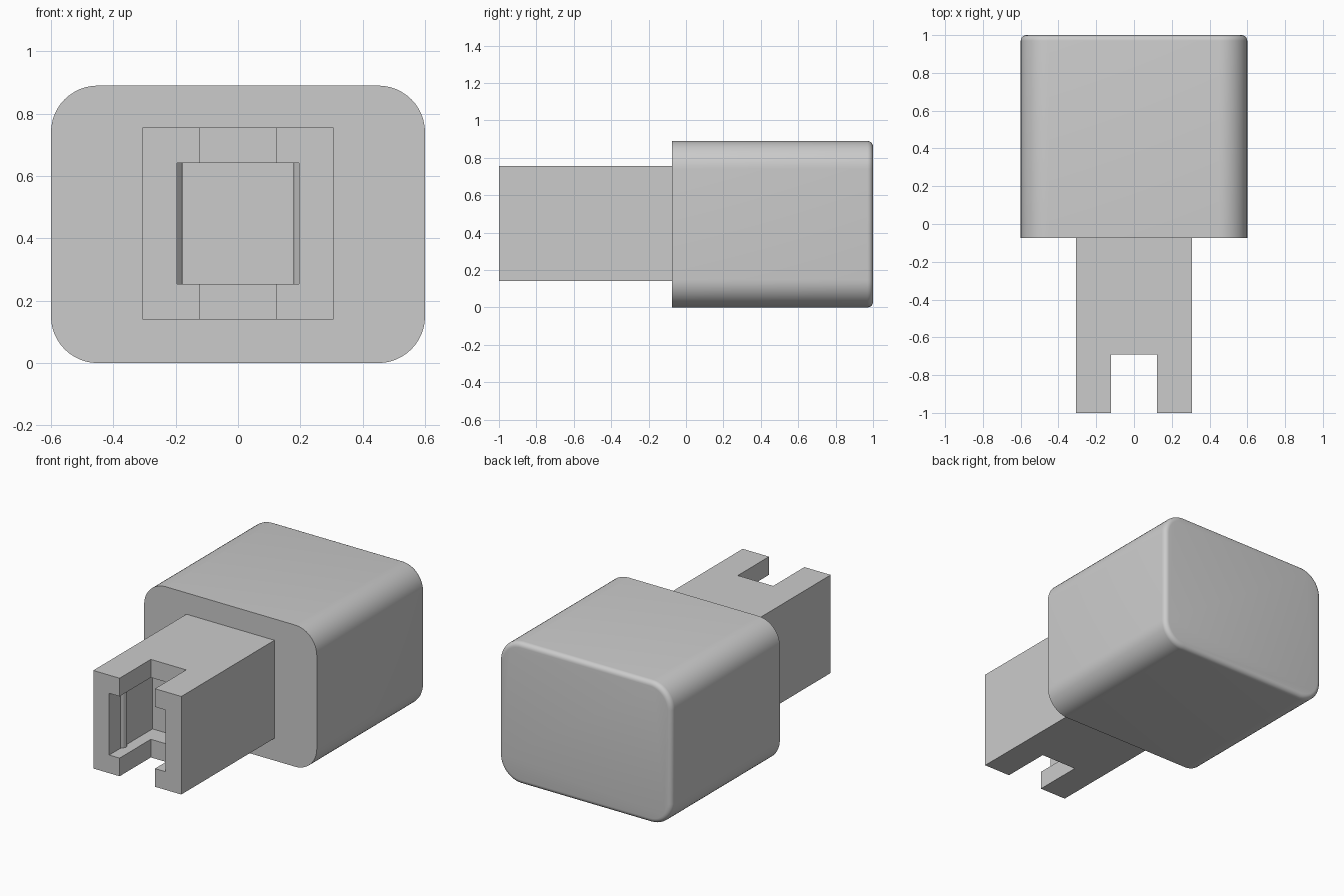
import bpy, bmesh

cube = bpy.data.objects.get("Cube")
if cube:
    bpy.data.objects.remove(cube, do_unlink=True)

# Plain grey plastic
grey = bpy.data.materials.new("plain_grey")
grey.use_nodes = True
colour = (0.6, 0.6, 0.6, 1)
grey.diffuse_color = colour
grey.node_tree.nodes["Principled BSDF"].inputs["Base Color"].default_value = colour


def add_object(name, bm):
    bmesh.ops.recalc_face_normals(bm, faces=bm.faces)
    mesh = bpy.data.meshes.new(name)
    bm.to_mesh(mesh)
    bm.free()
    mesh.materials.append(grey)
    obj = bpy.data.objects.new(name, mesh)
    bpy.context.collection.objects.link(obj)
    return obj


def extrude_plan(name, outline, bottom, top):
    """Extrude an outline in x, y from bottom to top."""
    bm = bmesh.new()
    face = bm.faces.new([bm.verts.new((x, y, bottom)) for x, y in outline])
    new = bmesh.ops.extrude_face_region(bm, geom=[face])["geom"]
    verts = [v for v in new if isinstance(v, bmesh.types.BMVert)]
    bmesh.ops.translate(bm, verts=verts, vec=(0, 0, top - bottom))
    return add_object(name, bm)


def mirrored(half):
    """Close a half outline by mirroring it across x = 0."""
    return half + [(-x, y) for x, y in reversed(half)]


# Housing: rounded long edges, then a small fillet around the back
HALF_W, HEIGHT, FRONT, BACK = 0.6, 0.89, -0.075, 1.0
bm = bmesh.new()
bmesh.ops.create_cube(bm, size=1)
for v in bm.verts:
    v.co = (v.co.x * 2 * HALF_W, BACK if v.co.y > 0 else FRONT,
            HEIGHT if v.co.z > 0 else 0)
long_edges = [e for e in bm.edges
              if abs(e.verts[0].co.y - e.verts[1].co.y) > 0.5]
bmesh.ops.bevel(bm, geom=long_edges, offset=0.15, segments=12,
                profile=0.5, affect='EDGES')
back_edges = [e for e in bm.edges
              if all(v.co.y > BACK - 0.001 for v in e.verts)]
bmesh.ops.bevel(bm, geom=back_edges, offset=0.03, segments=5,
                profile=0.5, affect='EDGES')
housing = add_object("housing", bm)

# Plug: forked plan, slot open at top and bottom
plug = extrude_plan("plug", mirrored([
    (0.123, -0.69), (0.123, -1), (0.306, -1), (0.306, FRONT)]), 0.14, 0.756)

# Socket: wider pocket with a small catch ridge on each side wall
socket = extrude_plan("socket_cutter", mirrored([
    (0.195, -1.1), (0.195, -0.89), (0.183, -0.875), (0.178, -0.86),
    (0.178, -0.85), (0.195, -0.835), (0.195, -0.57)]), 0.254, 0.642)
socket.hide_render = True
cut = plug.modifiers.new("socket", 'BOOLEAN')
cut.operation = 'DIFFERENCE'
cut.solver = 'EXACT'
cut.object = socket
bpy.ops.object.select_all(action='DESELECT')
plug.select_set(True)
bpy.context.view_layer.objects.active = plug
bpy.ops.object.modifier_apply(modifier=cut.name)
bpy.data.objects.remove(socket, do_unlink=True)

# Smooth the housing's round edges only
bpy.ops.object.select_all(action='DESELECT')
housing.select_set(True)
bpy.context.view_layer.objects.active = housing
bpy.ops.object.shade_smooth_by_angle(angle=0.6)
